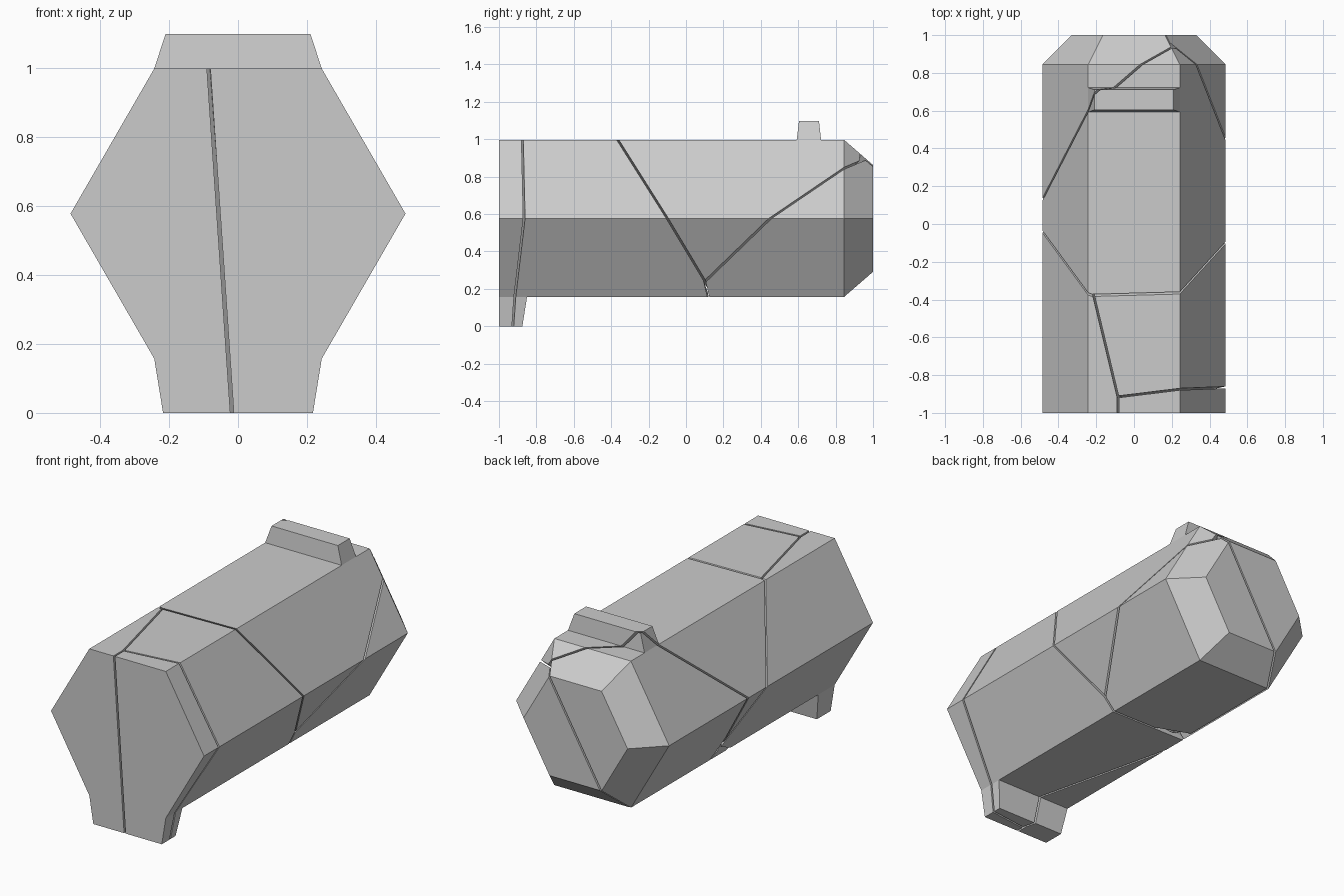
import bpy, bmesh, math
from mathutils import Vector

if "Cube" in bpy.data.objects:
    bpy.data.objects.remove(bpy.data.objects["Cube"])

GAP = 0.005          # half the width of a crack
CZ, R = 0.577, 0.485  # hexagon centre height and radius


def hex_ring(y, s):
    return [(R * s * math.cos(math.radians(60 * i)), y,
             CZ + R * s * math.sin(math.radians(60 * i))) for i in range(6)]


def frustum(z0, x0, ya0, yb0, z1, x1, ya1, yb1):
    return ([(x, y, z0) for x in (-x0, x0) for y in (ya0, yb0)] +
            [(x, y, z1) for x in (-x1, x1) for y in (ya1, yb1)])


# Whole solids: chamfered hexagonal barrel, front foot, rear top lug
ZT, ZB, XE = CZ + R * math.sqrt(3) / 2, CZ - R * math.sqrt(3) / 2, R / 2
solids = [
    hex_ring(-1, 1) + hex_ring(0.845, 1) + hex_ring(1, 0.68),
    frustum(0, 0.217, -1, -0.875, ZB, XE, -1, -0.85),
    frustum(ZT, XE, 0.592, 0.722, 1.097, 0.21, 0.604, 0.711),
]


def plane_y(p, b, c):
    """Plane y = b*x + c*z + const through p; positive side is +y."""
    return Vector(p), Vector((-b, 1, -c)).normalized()


def plane_x(p, b, c):
    """Plane x = b*y + c*z + const through p; positive side is +x."""
    return Vector(p), Vector((1, -b, -c)).normalized()


# Crack planes between neighbouring shards
core_mid = plane_y((0.24, -0.365, ZT), 0.028, -0.615)
core_left = plane_y((-0.485, -0.04, CZ), -0.34, -0.59)
core_rear = plane_y((0.04, 0.845, ZT), 0.866, 0.62)
core_under = plane_y((0.33, 0.845, 0.845), -0.378, 1.254)
rear_split = plane_x((0.005, 0, CZ), 0, 1 / math.sqrt(3))
waist = plane_y((0.243, 0.12, 0.155), -0.014, -0.227)
left_mid = plane_x((-0.085, -0.915, ZT), -0.24, -0.063)
left_tip = plane_x((-0.085, -1, ZT), 0, -0.068)
tip_mid = plane_y((-0.085, -0.915, ZT), 0.123, 0.048)

# Each shard keeps the +1 or -1 side of its planes
shards = {
    "core_shard": [(core_mid, 1), (core_left, 1), (core_rear, -1), (core_under, -1)],
    "rear_left_shard": [(core_rear, 1), (rear_split, -1), (waist, 1)],
    "rear_right_shard": [(core_under, 1), (rear_split, 1), (waist, 1)],
    "front_left_shard": [(core_left, -1), (left_mid, -1), (left_tip, -1), (waist, -1)],
    "front_middle_shard": [(core_mid, -1), (left_mid, 1), (tip_mid, 1), (waist, -1)],
    "front_tip_shard": [(left_tip, 1), (tip_mid, -1)],
}


def clipped(points, cuts):
    bm = bmesh.new()
    for p in points:
        bm.verts.new(p)
    res = bmesh.ops.convex_hull(bm, input=bm.verts)
    bmesh.ops.dissolve_limit(bm, angle_limit=0.01, verts=bm.verts, edges=bm.edges)
    for (co, no), side in cuts:
        n = no * side
        cut = bmesh.ops.bisect_plane(
            bm, geom=bm.verts[:] + bm.edges[:] + bm.faces[:], dist=1e-5,
            plane_co=co + n * GAP, plane_no=n, clear_inner=True)
        edges = [e for e in bm.edges if e.is_boundary]
        if len(edges) > 2:
            bmesh.ops.edgeloop_fill(bm, edges=edges)
    if bm.faces:
        bmesh.ops.recalc_face_normals(bm, faces=bm.faces)
    return bm


# Build one flat-shaded object per shard
for name, cuts in shards.items():
    verts, faces = [], []
    for points in solids:
        bm = clipped(points, cuts)
        bm.verts.index_update()
        off = len(verts)
        verts += [v.co.copy() for v in bm.verts]
        faces += [[v.index + off for v in f.verts] for f in bm.faces]
        bm.free()
    mesh = bpy.data.meshes.new(name)
    mesh.from_pydata(verts, [], faces)
    mesh.update()
    bpy.context.collection.objects.link(bpy.data.objects.new(name, mesh))
